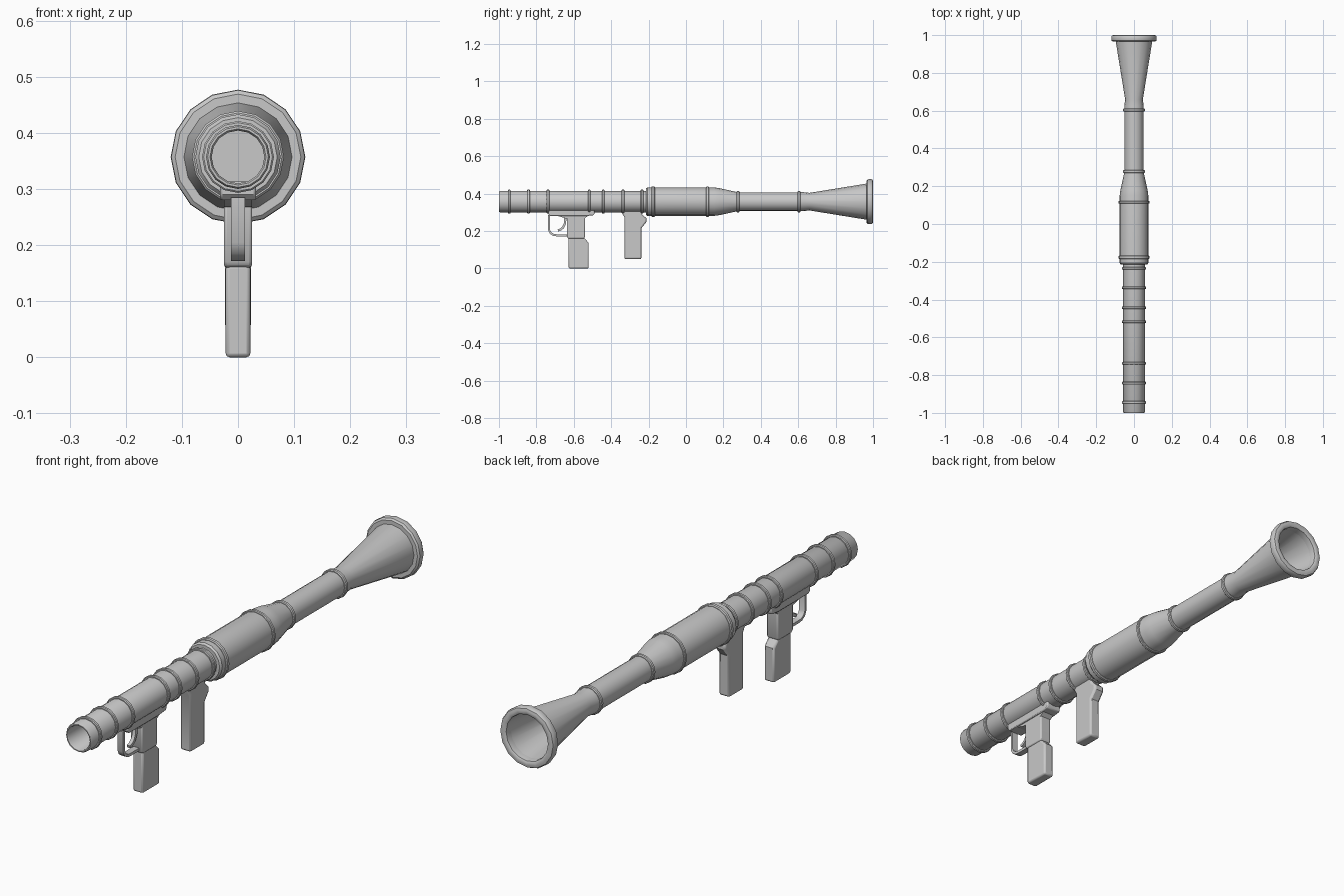
import bpy, bmesh, math
from mathutils import Vector

cube = bpy.data.objects.get("Cube")
if cube:
    bpy.data.objects.remove(cube, do_unlink=True)

AXIS_Z = 0.357
SIDES = 16

grey = bpy.data.materials.new("plain grey")
grey.use_nodes = True
grey.diffuse_color = (0.58, 0.58, 0.58, 1)
grey.node_tree.nodes["Principled BSDF"].inputs["Base Color"].default_value = grey.diffuse_color


def finish(name, bm, bevel=0):
    """Turn a bmesh into a smooth-shaded object with optional rounded edges."""
    bmesh.ops.recalc_face_normals(bm, faces=bm.faces)
    mesh = bpy.data.meshes.new(name)
    bm.to_mesh(mesh)
    bm.free()
    mesh.materials.append(grey)
    obj = bpy.data.objects.new(name, mesh)
    bpy.context.collection.objects.link(obj)
    bpy.ops.object.select_all(action='DESELECT')
    obj.select_set(True)
    bpy.context.view_layer.objects.active = obj
    bpy.ops.object.shade_smooth_by_angle(angle=math.radians(35))
    if bevel:
        mod = obj.modifiers.new("rounded edges", 'BEVEL')
        mod.width = bevel
        mod.segments = 2
        mod.limit_method = 'ANGLE'
        mod.angle_limit = math.radians(50)
    return obj


def lathe(name, profile, closed=False):
    """Spin (y, radius) points around the barrel axis; ends are capped unless closed."""
    bm = bmesh.new()
    loops = []
    for y, r in profile:
        angles = [2 * math.pi * i / SIDES for i in range(SIDES)]
        loops.append([bm.verts.new((r * math.sin(a), y, AXIS_Z + r * math.cos(a)))
                      for a in angles])
    pairs = list(zip(loops, loops[1:]))
    if closed:
        pairs.append((loops[-1], loops[0]))
    else:
        bm.faces.new(loops[0])
        bm.faces.new(loops[-1])
    for a, b in pairs:
        for i in range(SIDES):
            j = (i + 1) % SIDES
            bm.faces.new((a[i], a[j], b[j], b[i]))
    return finish(name, bm)


def band(name, y, inner, outer, half=0.008):
    """Rounded ring around the barrel."""
    c = half * 0.4
    lathe(name, [(y - half, inner), (y - half, outer - c), (y - half + c, outer),
                 (y + half - c, outer), (y + half, outer - c), (y + half, inner)], True)


def slab(name, outline, half_width, bevel=0):
    """Extrude a (y, z) side outline across x."""
    bm = bmesh.new()
    face = bm.faces.new([bm.verts.new((-half_width, y, z)) for y, z in outline])
    grown = bmesh.ops.extrude_face_region(bm, geom=[face])
    verts = [v for v in grown["geom"] if isinstance(v, bmesh.types.BMVert)]
    bmesh.ops.translate(bm, verts=verts, vec=(2 * half_width, 0, 0))
    return finish(name, bm, bevel)


def strip(name, path, thickness, half_width, bevel=0):
    """Bent flat bar that follows a (y, z) path."""
    pts = [Vector(p) for p in path]
    left, right = [], []
    for i, p in enumerate(pts):
        d = (pts[min(i + 1, len(pts) - 1)] - pts[max(i - 1, 0)]).normalized()
        n = Vector((-d.y, d.x)) * thickness / 2
        left.append(p + n)
        right.append(p - n)
    return slab(name, left + right[::-1], half_width, bevel)


# Front launch tube with its deep bore
lathe("front_tube", [(-0.35, 0.047), (-0.995, 0.047), (-1.0, 0.05), (-1.0, 0.054),
                     (-0.995, 0.057), (-0.19, 0.057)])
for i, y in enumerate((-0.945, -0.842, -0.738, -0.517, -0.443, -0.337, -0.235)):
    band(f"tube_band_{i + 1}", y, 0.05, 0.064, 0.007)

# Thick middle body tapering into the rear tube
lathe("middle_body", [(-0.215, 0.05), (-0.215, 0.07), (-0.207, 0.076), (0.15, 0.076),
                      (0.18, 0.072), (0.27, 0.052), (0.29, 0.05)])
band("body_band_front", -0.176, 0.07, 0.082, 0.009)
band("body_band_rear", 0.115, 0.07, 0.082, 0.007)
lathe("rear_tube", [(0.26, 0.05), (0.62, 0.05)])
band("rear_band_front", 0.278, 0.045, 0.057)
band("rear_band_back", 0.604, 0.045, 0.057)

# Open exhaust horn with a rolled lip
lathe("exhaust_horn", [(0.6, 0.051), (0.625, 0.051), (0.66, 0.047), (0.975, 0.098), (0.995, 0.098),
                       (0.995, 0.092), (0.97, 0.09), (0.66, 0.039), (0.62, 0.039)])
lathe("horn_lip", [(0.965, 0.09), (0.965, 0.112), (0.971, 0.119), (0.979, 0.12),
                   (0.991, 0.12), (0.998, 0.116), (1.0, 0.108), (1.0, 0.098),
                   (0.996, 0.092), (0.985, 0.09)], True)

# Trigger housing under the tube
slab("trigger_mount", [(-0.735, 0.313), (-0.735, 0.29), (-0.725, 0.28), (-0.535, 0.28),
                       (-0.495, 0.284), (-0.49, 0.292), (-0.49, 0.313)], 0.032, 0.004)
slab("mount_underside", [(-0.7, 0.285), (-0.645, 0.268), (-0.54, 0.268), (-0.52, 0.285)], 0.025)

# Rear pistol grip
slab("grip_neck", [(-0.637, 0.285), (-0.637, 0.17), (-0.63, 0.16), (-0.545, 0.16),
                   (-0.54, 0.17), (-0.54, 0.285)], 0.025, 0.005)
slab("rear_grip", [(-0.628, 0.165), (-0.628, 0), (-0.52, 0), (-0.52, 0.137),
                   (-0.547, 0.165)], 0.022, 0.007)

# Trigger and its guard
strip("trigger_guard", [(-0.732, 0.285), (-0.732, 0.205), (-0.724, 0.189), (-0.708, 0.179),
                        (-0.69, 0.177), (-0.63, 0.177)], 0.011, 0.0125)
strip("trigger", [(-0.645, 0.275), (-0.647, 0.24), (-0.657, 0.219), (-0.672, 0.207),
                  (-0.685, 0.203)], 0.012, 0.007)

# Forward hand grip flaring up to the tube
slab("front_grip", [(-0.342, 0.312), (-0.342, 0.295), (-0.33, 0.275), (-0.33, 0.05),
                    (-0.238, 0.05), (-0.238, 0.215), (-0.212, 0.248), (-0.212, 0.268),
                    (-0.235, 0.29), (-0.235, 0.312)], 0.023, 0.008)
